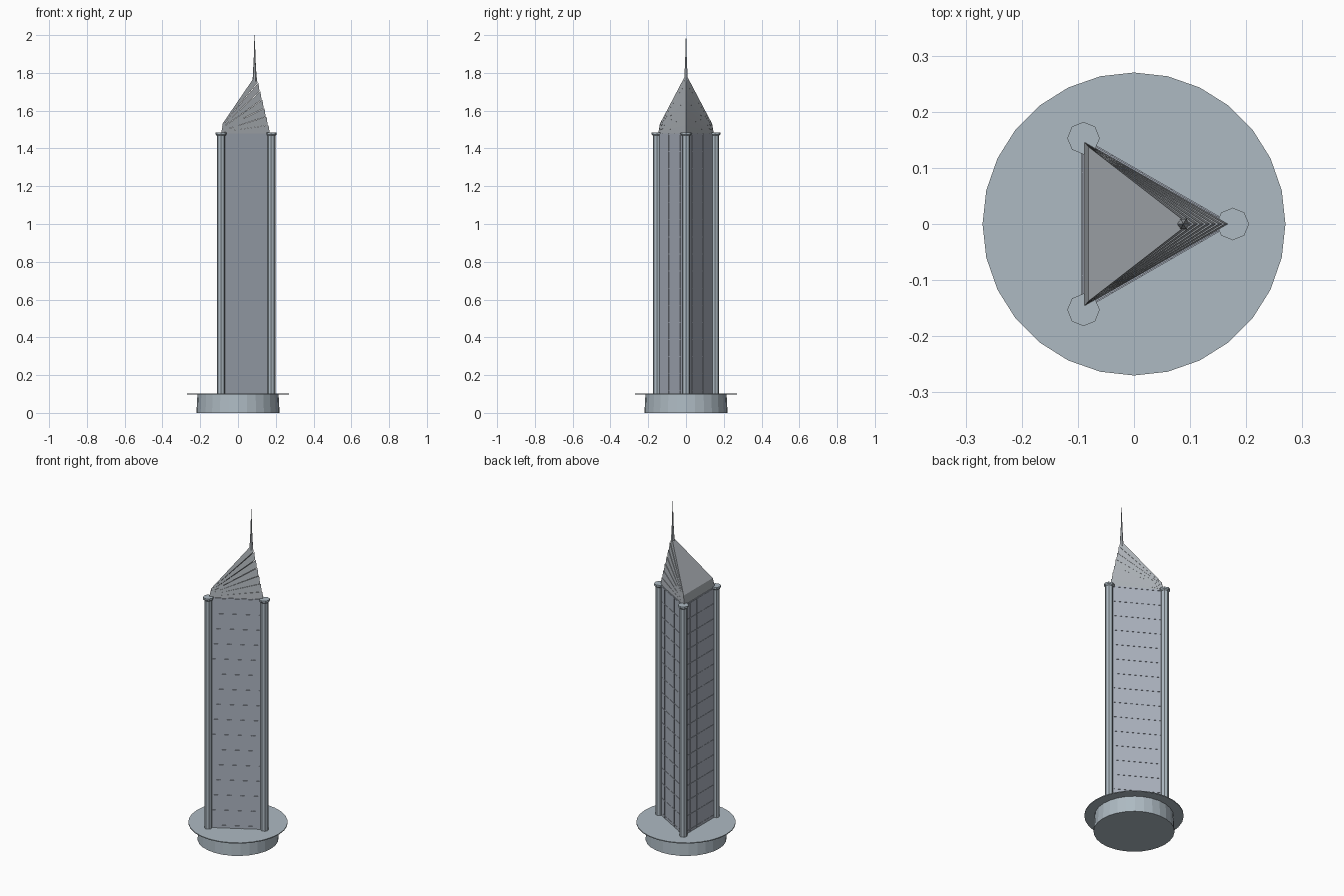
import bpy, bmesh, math
from mathutils import Vector

if "Cube" in bpy.data.objects:
    bpy.data.objects.remove(bpy.data.objects["Cube"])


def material(name, rgb):
    m = bpy.data.materials.new(name)
    m.diffuse_color = (*rgb, 1)
    m.use_nodes = True
    m.node_tree.nodes["Principled BSDF"].inputs["Base Color"].default_value = m.diffuse_color
    return m


STONE = material("pale blue stone", (0.42, 0.49, 0.54))
GLASS = material("blue grey wall", (0.41, 0.45, 0.52))
ROOF = material("grey roof metal", (0.43, 0.46, 0.49))


def loft(name, rings, mat):
    """Closed solid through a stack of rings with equal point counts."""
    bm = bmesh.new()
    loops = [[bm.verts.new(p) for p in r] for r in rings]
    n = len(loops[0])
    for a, b in zip(loops, loops[1:]):
        for i in range(n):
            j = (i + 1) % n
            bm.faces.new((a[i], a[j], b[j], b[i]))
    bm.faces.new(loops[0][::-1])
    bm.faces.new(loops[-1])
    bmesh.ops.recalc_face_normals(bm, faces=bm.faces)
    mesh = bpy.data.meshes.new(name)
    bm.to_mesh(mesh)
    bm.free()
    mesh.materials.append(mat)
    ob = bpy.data.objects.new(name, mesh)
    bpy.context.collection.objects.link(ob)
    return ob


def ring(x, y, r, z, n):
    return [(x + r * math.cos(math.tau * i / n), y + r * math.sin(math.tau * i / n), z)
            for i in range(n)]


def turned(name, x, y, profile, n, mat):
    return loft(name, [ring(x, y, r, z, n) for r, z in profile], mat)


# round base and thin terrace
turned("base_drum", 0, 0, [(0.22, 0), (0.215, 0.097)], 28, STONE)
turned("terrace_disc", 0, 0, [(0.27, 0.097), (0.27, 0.102)], 28, STONE)

# triangular shaft
corners = [Vector((0.172, 0, 0)), Vector((-0.092, 0.152, 0)), Vector((-0.092, -0.152, 0))]
loft("tower_shaft", [[(c.x, c.y, z) for c in corners] for z in (0.1, 1.48)], GLASS)

# corner columns with small caps
for i, (x, y) in enumerate([(0.176, 0), (-0.09, 0.153), (-0.09, -0.153)]):
    turned(f"corner_column_{i}", x, y, [(0.022, 0.1), (0.022, 1.472)], 8, STONE)
    turned(f"column_cap_{i}", x, y, [(0.024, 1.468), (0.029, 1.474), (0.029, 1.485)], 8, STONE)


def wall_strip(name, a, b, s0, s1, z0, z1, depth):
    """Thin plate on the wall from corner a to corner b."""
    along = b - a
    out = Vector((along.y, -along.x, 0)).normalized()
    p, q = a + along * s0, a + along * s1
    plan = [p - out * 0.002, p + out * depth, q + out * depth, q - out * 0.002]
    loft(name, [[(v.x, v.y, z) for v in plan] for z in (z0, z1)], GLASS)


# floor ledges and upright mullions on all three walls
for w in range(3):
    a, b = corners[w], corners[(w + 1) % 3]
    for k in range(16):
        z = 0.115 + 0.0905 * k
        wall_strip(f"floor_ledge_{w}_{k}", a, b, 0.08, 0.92, z, z + 0.004, 0.002)
    for k, s in enumerate((0.2, 0.4, 0.6, 0.8)):
        wall_strip(f"mullion_{w}_{k}", a, b, s - 0.004, s + 0.004, 0.1, 1.48, 0.0015)

# sloping roof: fanned triangular slabs, each stepped in from the one below
STEPS = 7


def roof_ring(t, inset):
    back = -0.089 + 0.008 * t + inset * 0.2
    half = 0.147 - 0.009 * t - inset * 0.3
    tip = 0.168 - 0.076 * t - inset
    low = 1.478 + 0.054 * t
    return [(tip, 0, 1.478 + 0.315 * t), (back, half, low), (back, -half, low)]


for i in range(STEPS):
    t0, t1 = i / STEPS, (i + 1) / STEPS
    top = [(x, y, z) for (x, y, _), (_, _, z) in zip(roof_ring(t0, 0.006), roof_ring(t1, 0))]
    loft(f"roof_slab_{i}", [roof_ring(t0, 0), top], ROOF)

# needle spire at the roof tip
turned("spire", 0.088, 0, [(0.011, 1.755), (0.009, 1.8), (0.005, 1.87), (0.001, 2.0)], 6, ROOF)
